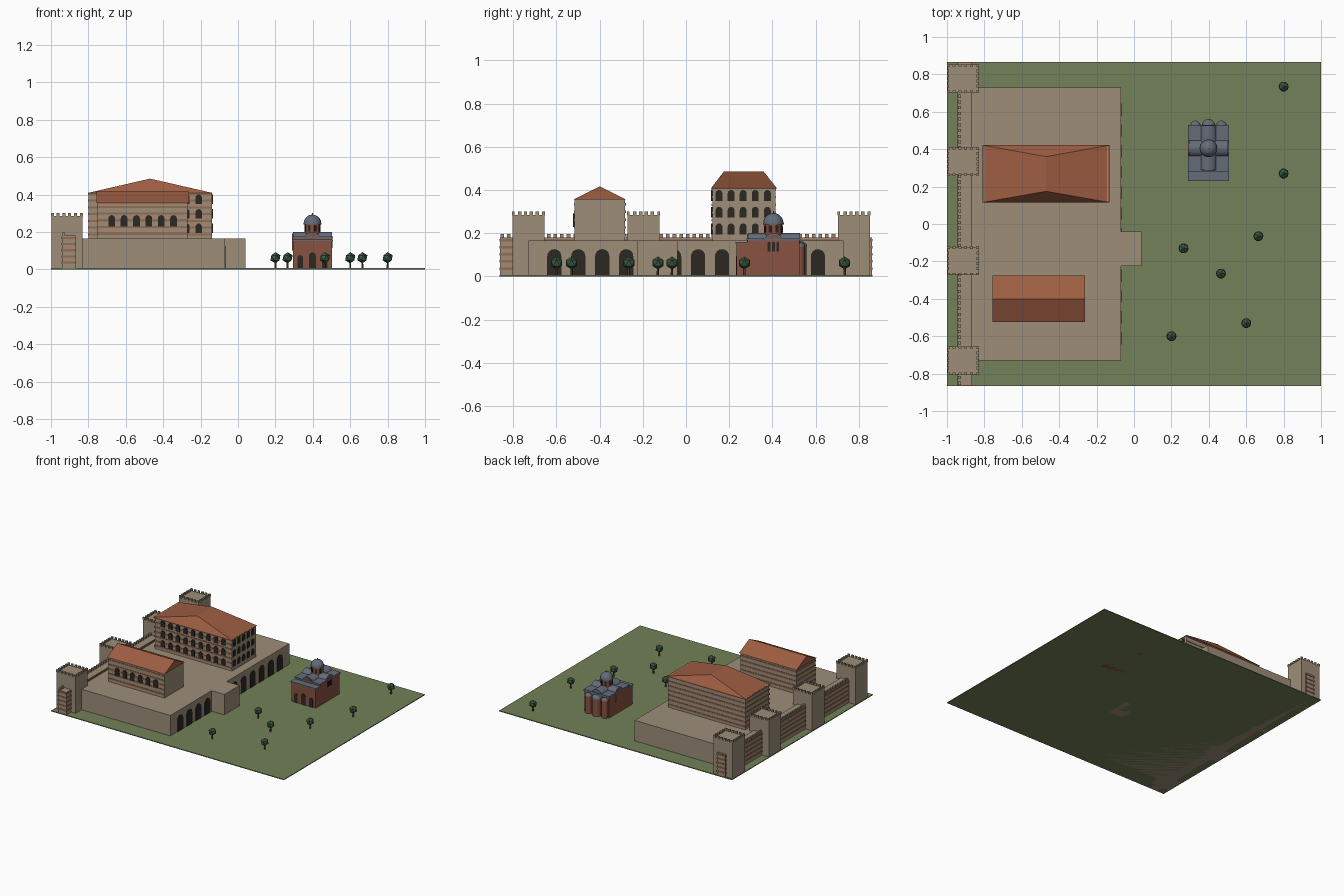
import bpy, bmesh, math
from mathutils import Vector, Matrix

if "Cube" in bpy.data.objects:
    bpy.data.objects.remove(bpy.data.objects["Cube"])


def mat(name, r, g, b):
    m = bpy.data.materials.new(name)
    m.diffuse_color = (r, g, b, 1)
    m.use_nodes = True
    m.node_tree.nodes["Principled BSDF"].inputs["Base Color"].default_value = m.diffuse_color
    return m


GRASS = mat("grass", .17, .22, .10)
STONE = mat("stone", .34, .27, .19)
BAND = mat("brick_band", .32, .14, .085)
ROOF = mat("roof_tile", .34, .11, .055)
BRICK = mat("church_brick", .25, .085, .055)
SLATE = mat("slate", .13, .15, .19)
DARK = mat("dark_opening", .025, .02, .016)
LEAF = mat("leaf", .045, .10, .05)
WOOD = mat("wood", .12, .07, .04)


class Part:
    """Collects primitives in one mesh object."""
    def __init__(self):
        self.bm = bmesh.new()

    def box(self, x0, x1, y0, y1, z0, z1):
        m = Matrix.Translation(((x0 + x1) / 2, (y0 + y1) / 2, (z0 + z1) / 2))
        bmesh.ops.create_cube(self.bm, size=1, matrix=m @ Matrix.Diagonal((x1 - x0, y1 - y0, z1 - z0, 1)))

    def prism(self, pts, vec):
        f = self.bm.faces.new([self.bm.verts.new(p) for p in pts])
        ext = bmesh.ops.extrude_face_region(self.bm, geom=[f], use_keep_orig=True)["geom"]
        bmesh.ops.translate(self.bm, vec=vec, verts=[v for v in ext if isinstance(v, bmesh.types.BMVert)])

    def arch(self, p, n, w, h, d=.004, segs=8):
        # round-headed slab standing at p, projecting d along n
        p, n = Vector(p), Vector(n)
        u, r = Vector((-n.y, n.x, 0)), w / 2
        pts = [p - u * r, p + u * r]
        for i in range(segs + 1):
            a = math.pi * i / segs
            pts.append(p + u * r * math.cos(a) + Vector((0, 0, h - r + r * math.sin(a))))
        self.prism([q - n * .004 for q in pts], n * (d + .004))

    def cyl(self, x, y, z0, z1, r, n=16, r2=None):
        bmesh.ops.create_cone(self.bm, cap_ends=True, segments=n, radius1=r, radius2=r if r2 is None else r2,
                              depth=z1 - z0, matrix=Matrix.Translation((x, y, (z0 + z1) / 2)))

    def dome(self, x, y, z, r, n=16, squash=1):
        m = Matrix.Translation((x, y, z)) @ Matrix.Diagonal((1, 1, squash, 1))
        vs = bmesh.ops.create_uvsphere(self.bm, u_segments=n, v_segments=10, radius=r, matrix=m)["verts"]
        bmesh.ops.delete(self.bm, geom=[v for v in vs if v.co.z < z - 1e-4], context='VERTS')

    def done(self, name, material, smooth=False):
        bmesh.ops.recalc_face_normals(self.bm, faces=self.bm.faces)
        me = bpy.data.meshes.new(name)
        self.bm.to_mesh(me)
        self.bm.free()
        me.materials.append(material)
        ob = bpy.data.objects.new(name, me)
        bpy.context.collection.objects.link(ob)
        if smooth:
            bpy.context.view_layer.objects.active = ob
            ob.select_set(True)
            bpy.ops.object.shade_smooth_by_angle(angle=math.radians(40))
            ob.select_set(False)


def boxes(name, material, *dims):
    p = Part()
    for d in dims:
        p.box(*d)
    p.done(name, material)


# Ground, terrace and gate block
boxes("ground", GRASS, (-1, 1, -.865, .865, 0, .006))
boxes("terrace", STONE, (-.875, -.07, -.73, .73, 0, .165))
boxes("gate_block", STONE, (-.075, .04, -.225, -.04, 0, .165))
p = Part()
for i in range(12):
    p.arch((-.07, -.61 + .111 * i, .004), (1, 0, 0), .066, .122)
p.done("terrace_arches", DARK)

# City wall with bands and battlements
boxes("city_wall", STONE, (-.94, -.87, -.862, .862, 0, .18))
boxes("wall_bands", BAND, *[(-.943, -.867, -.865, .865, z, z + .012) for z in (.03, .063, .096, .129, .162)])
boxes("wall_merlons", STONE, *[(-.94, -.925, -.86 + .0307 * i, -.843 + .0307 * i, .178, .197) for i in range(56)])

# Four towers with battlements
towers, merlons = Part(), Part()
for cy in (.778, .335, -.197, -.73):
    cx, hx, hy = -.915, .083, .074
    towers.box(cx - hx, cx + hx, cy - hy, cy + hy, 0, .285)
    for i in range(6):
        dx, dy = (i / 2.5 - 1) * (hx - .006), (i / 2.5 - 1) * (hy - .006)
        for s in (-1, 1):
            mx, my = cx + dx, cy + s * (hy - .004)
            merlons.box(mx - .008, mx + .008, my - .006, my + .006, .283, .301)
            if 0 < i < 5:
                mx, my = cx + s * (hx - .004), cy + dy
                merlons.box(mx - .006, mx + .006, my - .008, my + .008, .283, .301)
towers.done("towers", STONE)
merlons.done("tower_merlons", STONE)

# Large palace: walls, bands, windows
boxes("palace_walls", STONE, (-.80, -.138, .122, .415, .16, .41))
boxes("palace_bands", BAND, *[(-.803, -.139, .119, .418, z, z + .011) for z in
                              [.182 + .036 * i for i in range(7)]])
p = Part()
for z in (.195, .272, .35):
    for i in range(9):
        p.arch((-.47 + .065 * (i - 4), .122, z), (0, -1, 0), .034, .05, .006)
    for i in range(5):
        p.arch((-.138, .265 + .056 * (i - 2), z), (1, 0, 0), .032, .05)
p.done("palace_windows", DARK)

# Palace roof: short ridge running across the middle
p = Part()
v = [p.bm.verts.new(c) for c in ((-.81, .115, .407), (-.13, .115, .407), (-.13, .422, .407), (-.81, .422, .407),
                                 (-.47, .175, .485), (-.47, .36, .485))]
for f in ((0, 1, 4), (1, 2, 5, 4), (2, 3, 5), (3, 0, 4, 5), (3, 2, 1, 0)):
    p.bm.faces.new([v[i] for i in f])
p.done("palace_roof", ROOF)

# Small hall with gable roof
boxes("hall_walls", STONE, (-.75, -.27, -.517, -.282, .16, .357))
boxes("hall_bands", BAND, *[(-.753, -.271, -.52, -.279, z, z + .011) for z in
                            [.185 + .036 * i for i in range(5)]])
p = Part()
for i in range(6):
    p.arch((-.675 + .066 * i, -.517, .228), (0, -1, 0), .036, .062, .006)
p.done("hall_windows", DARK)
p = Part()
p.prism([(-.757, -.524, .355), (-.757, -.275, .355), (-.757, -.4, .417)], Vector((.494, 0, 0)))
p.done("hall_roof", ROOF)

# Domed church: body, narthex, apses, drum
cx, cy = .398, .405
p = Part()
p.box(.293, .503, .285, .525, 0, .168)
p.box(.293, .503, .235, .29, 0, .155)
for dx, r in ((-.07, .026), (0, .034), (.07, .026)):
    p.cyl(cx + dx, .525, 0, .14, r)
p.cyl(cx, cy, .16, .247, .042)
p.arch((cx, .287, .1), (0, 1, 0), .082, .093, .238, 12)
p.arch((.293, cy, .1), (1, 0, 0), .082, .093, .21, 12)
p.done("church_brickwork", BRICK, True)

# Church roofs: slabs, crossing vaults, domes
p = Part()
p.box(.288, .508, .28, .53, .166, .176)
p.box(.288, .508, .23, .285, .152, .16)
p.arch((cx, .292, .15), (0, 1, 0), .094, .05, .235, 12)
p.arch((.297, cy, .15), (1, 0, 0), .094, .05, .205, 12)
for dx, r in ((-.07, .028), (0, .036), (.07, .028)):
    p.dome(cx + dx, .525, .138, r, squash=.7)
p.cyl(cx, cy, .241, .247, .048)
p.dome(cx, cy, .246, .047)
p.cyl(cx, cy, .288, .302, .003, 6)
p.done("church_roofs", SLATE, True)

# Church openings
p = Part()
for i in range(8):
    a = math.tau * (i + .5) / 8
    n = Vector((math.cos(a), math.sin(a), 0))
    p.arch(Vector((cx, cy, .203)) + n * .041, n, .014, .034, .003, 6)
for dx, w, h in ((-.065, .03, .07), (0, .036, .085), (.065, .03, .07)):
    p.arch((cx + dx, .235, .006), (0, -1, 0), w, h)
for dy in (-.02, 0, .02):
    for s, x in ((-1, .293), (1, .503)):
        p.arch((x, cy + dy, .115), (s, 0, 0), .013, .045, .003, 6)
p.done("church_openings", DARK)

# Trees
crowns, trunks = Part(), Part()
for x, y in ((.8, .735), (.8, .27), (.665, -.065), (.265, -.13), (.465, -.265), (.6, -.53), (.2, -.6)):
    trunks.cyl(x, y, .003, .045, .006, 6, .005)
    bmesh.ops.create_icosphere(crowns.bm, subdivisions=1, radius=.03, matrix=Matrix.Translation((x, y, .062)))
crowns.done("tree_crowns", LEAF)
trunks.done("tree_trunks", WOOD)
